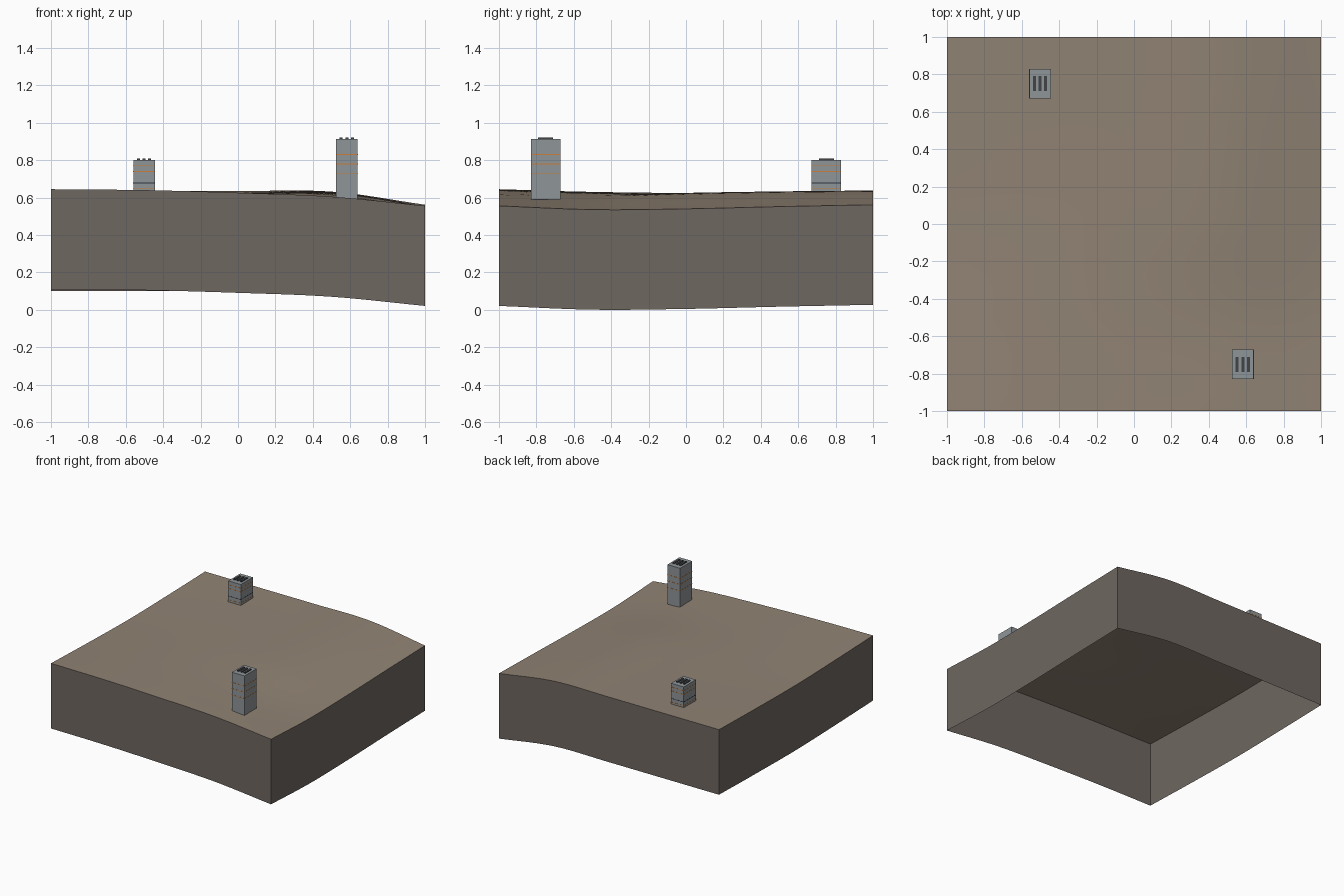
import bpy
import bmesh
import math

cube = bpy.data.objects.get("Cube")
if cube:
    bpy.data.objects.remove(cube, do_unlink=True)


def material(name, rgb):
    """Flat material from 0-255 display colour, stored as linear values."""
    lin = [((c / 255 + 0.055) / 1.055) ** 2.4 for c in rgb] + [1]
    mat = bpy.data.materials.new(name)
    mat.use_nodes = True
    mat.diffuse_color = lin
    bsdf = next(n for n in mat.node_tree.nodes if n.type == 'BSDF_PRINCIPLED')
    bsdf.inputs["Base Color"].default_value = lin
    bsdf.inputs["Roughness"].default_value = 0.8
    return mat


EARTH = material("earth brown", (145, 131, 116))
WALL = material("cut earth grey", (111, 103, 97))
CONCRETE = material("concrete grey", (143, 149, 152))
VENT = material("vent dark grey", (66, 68, 70))
ORANGE = material("orange trim", (205, 125, 55))
NAVY = material("navy trim", (44, 48, 62))


def add_object(name, bm, mats):
    mesh = bpy.data.meshes.new(name)
    bm.to_mesh(mesh)
    bm.free()
    obj = bpy.data.objects.new(name, mesh)
    for mat in mats:
        mesh.materials.append(mat)
    bpy.context.scene.collection.objects.link(obj)
    return obj


def box(name, centre, size, mat):
    bm = bmesh.new()
    bmesh.ops.create_cube(bm, size=1)
    for v in bm.verts:
        v.co = [c + p * s for c, p, s in zip(centre, v.co, size)]
    return add_object(name, bm, [mat])


# Rolling ground heights: rows run front to back, columns right to left
HEIGHTS = [
    [.645, .640, .626, .605, .556],
    [.630, .630, .620, .596, .536],
    [.620, .625, .625, .616, .540],
    [.625, .628, .629, .627, .552],
    [.635, .635, .635, .632, .562],
]


def spline(values, t):
    """Smooth curve through evenly spaced values, for t from -1 to 1."""
    p = [2 * values[0] - values[1], *values, 2 * values[-1] - values[-2]]
    u = (t + 1) / 2 * (len(values) - 1)
    i = max(0, min(int(u), len(values) - 2))
    f = u - i
    a, b, c, d = p[i:i + 4]
    return b + f / 2 * (c - a + f * (2 * a - 5 * b + 4 * c - d
                                     + f * (3 * (b - c) + d - a)))


def ground_height(x, y):
    return spline([spline(row, x) for row in HEIGHTS], y)


# Ground slab: curved sheet with a skirt, open underneath
WALL_DEPTH = 0.535
bm = bmesh.new()
bmesh.ops.create_grid(bm, x_segments=40, y_segments=40, size=1)
for v in bm.verts:
    v.co.z = ground_height(v.co.x, v.co.y)
rim = [e for e in bm.edges if e.is_boundary]
skirt = bmesh.ops.extrude_edge_only(bm, edges=rim)["geom"]
for item in skirt:
    if isinstance(item, bmesh.types.BMVert):
        item.co.z -= WALL_DEPTH
    elif isinstance(item, bmesh.types.BMFace):
        item.material_index = 1
bmesh.ops.recalc_face_normals(bm, faces=bm.faces)
if sum(f.normal.z for f in bm.faces) < 0:
    bmesh.ops.reverse_faces(bm, faces=bm.faces)
ground = add_object("ground_slab", bm, [EARTH, WALL])
bpy.context.view_layer.objects.active = ground
ground.select_set(True)
bpy.ops.object.shade_smooth_by_angle(angle=math.radians(35))

# Vent towers with thin trim bands and slatted tops
WIDTH, DEPTH = 0.115, 0.157


def tower(name, x, y, base, top, orange_bands, navy_bands):
    box(name + "_shaft", (x, y, (base + top) / 2),
        (WIDTH, DEPTH, top - base), CONCRETE)
    for label, mat, levels in (("orange", ORANGE, orange_bands),
                               ("navy", NAVY, navy_bands)):
        for i, z in enumerate(levels):
            box(f"{name}_{label}_band_{i + 1}", (x, y, z),
                (WIDTH + 0.002, DEPTH + 0.002, 0.004), mat)
    for i in (-1, 0, 1):
        box(f"{name}_slat_{i + 2}", (x + i * 0.03, y, top),
            (0.016, 0.08, 0.014), VENT)


tower("tall_tower", 0.582, -0.75, 0.59, 0.914, (0.83, 0.78, 0.727), ())
tower("short_tower", -0.502, 0.75, 0.61, 0.802, (0.77, 0.74, 0.647), (0.678,))
